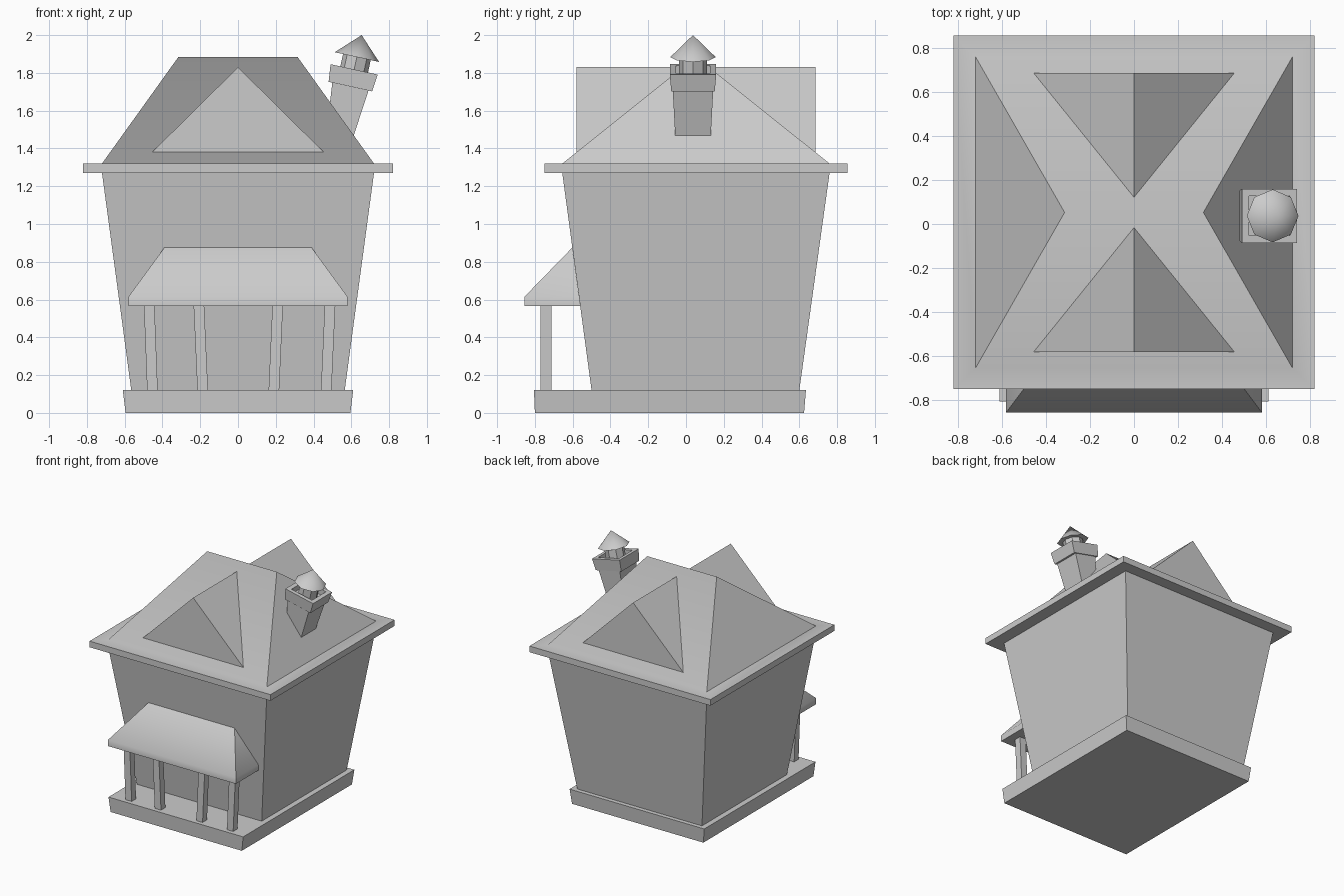
import bpy, bmesh, math
from mathutils import Matrix

if "Cube" in bpy.data.objects:
    bpy.data.objects.remove(bpy.data.objects["Cube"])


def add_object(name, bm):
    mesh = bpy.data.meshes.new(name)
    bm.to_mesh(mesh)
    bm.free()
    obj = bpy.data.objects.new(name, mesh)
    bpy.context.collection.objects.link(obj)
    return obj


def loft(name, rings):
    """Closed solid through rectangles (x0, x1, y0, y1, z); flat ones become ridges."""
    bm = bmesh.new()
    loops = [[bm.verts.new(p) for p in ((x0, y0, z), (x1, y0, z), (x1, y1, z), (x0, y1, z))]
             for x0, x1, y0, y1, z in rings]
    bm.faces.new(loops[0][::-1])
    bm.faces.new(loops[-1])
    for a, b in zip(loops, loops[1:]):
        for i in range(4):
            j = (i + 1) % 4
            bm.faces.new((a[i], a[j], b[j], b[i]))
    bmesh.ops.remove_doubles(bm, verts=bm.verts[:], dist=1e-5)
    bmesh.ops.recalc_face_normals(bm, faces=bm.faces[:])
    return add_object(name, bm)


def cone(name, r1, r2, z0, z1):
    bm = bmesh.new()
    bmesh.ops.create_cone(bm, cap_ends=True, segments=8, radius1=r1, radius2=r2, depth=z1 - z0,
                          matrix=Matrix.Translation((0, 0, (z0 + z1) / 2)))
    return add_object(name, bm)


def smooth(obj, angle):
    bpy.ops.object.select_all(action='DESELECT')
    obj.select_set(True)
    bpy.context.view_layer.objects.active = obj
    bpy.ops.object.shade_smooth_by_angle(angle=math.radians(angle))


# Base and flaring walls
loft("base", [(-.595, .595, -.80, .625, 0), (-.61, .61, -.805, .635, .12)])
loft("walls", [(-.565, .565, -.50, .60, .12), (-.72, .72, -.655, .76, 1.27)])

# Hip roof with eave slab; the front and back slopes blend softly into the slab
MID = .0525
roof = loft("main_roof", [(-.82, .82, -.75, .855, 1.27), (-.82, .82, -.75, .855, 1.32),
                          (-.72, .72, -.655, .76, 1.32), (-.315, .315, MID, MID, 1.885)])
for face in roof.data.polygons:
    face.use_smooth = face.normal.z > .1 and abs(face.normal.x) < .1

# Gable dormers, front one mirrored to the back
bm = bmesh.new()
a, b, p, r = [bm.verts.new(v) for v in ((-.455, -.58 - MID, 1.38), (.455, -.58 - MID, 1.38),
                                        (0, -.58 - MID, 1.83), (0, -.014 - MID, 1.83))]
for f in ((a, b, p), (b, r, p), (a, p, r)):
    bm.faces.new(f)
dormers = add_object("gable_dormers", bm)
dormers.location.y = MID
mirror = dormers.modifiers.new("mirror", 'MIRROR')
mirror.use_axis = (False, True, False)

# Porch roof and posts
porch = loft("porch_roof", [(-.58, .58, -.855, -.56, .565), (-.58, .58, -.855, -.567, .615),
                            (-.39, .39, -.602, -.602, .875)])
smooth(porch, 50)
for i, (low, high) in enumerate(((-.453, -.47), (-.187, -.207), (.19, .21), (.467, .487))):
    loft(f"porch_post_{i + 1}", [(low - .028, low + .028, -.77, -.713, .12),
                                 (high - .028, high + .028, -.77, -.713, .567)])

# Leaning chimney, built upright around the collar bottom and then tilted
shaft = loft("chimney_shaft", [(-.065, .065, -.09, .09, -.33), (-.098, .098, -.107, .107, 0)])
collar = loft("chimney_collar", [(-.118, .118, -.115, .115, 0), (-.128, .128, -.123, .123, .093),
                                 (-.095, .095, -.09, .09, .093), (-.095, .095, -.09, .09, .045)])
pipe = cone("chimney_pipe", .075, .075, .045, .162)
cap = cone("chimney_cap", .12, 0, .16, .279)
smooth(cap, 60)
lean = Matrix.Translation((.595, .037, 1.7275)) @ Matrix.Rotation(math.radians(12.4), 4, 'Y')
for part in (shaft, collar, pipe, cap):
    part.matrix_world = lean
